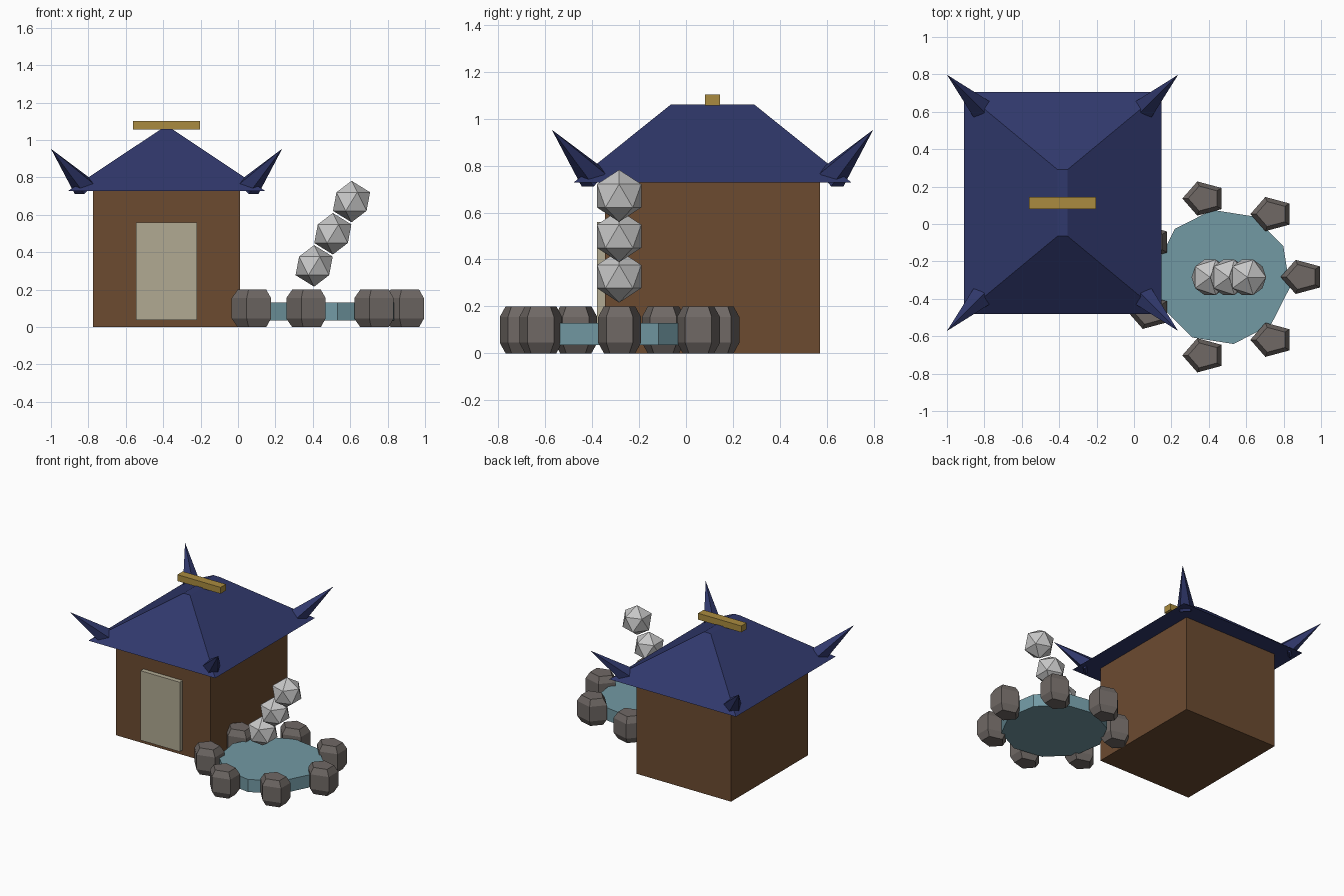
import bpy, bmesh
from math import sin, cos, tau, radians
from mathutils import Vector

cube = bpy.data.objects.get("Cube")
if cube:
    bpy.data.objects.remove(cube)


def material(name, rgb):
    m = bpy.data.materials.new(name)
    m.use_nodes = True
    m.diffuse_color = (*rgb, 1)
    m.node_tree.nodes["Principled BSDF"].inputs["Base Color"].default_value = (*rgb, 1)
    return m


WOOD = material("brown wood", (0.15, 0.07, 0.03))
BLUE = material("dark blue roof", (0.03, 0.04, 0.15))
PAPER = material("cream door", (0.44, 0.40, 0.29))
GOLD = material("gold", (0.40, 0.26, 0.05))
WATER = material("pond blue", (0.17, 0.32, 0.37))
ROCK = material("grey rock", (0.16, 0.14, 0.13))
STEAM = material("pale grey", (0.57, 0.57, 0.57))


def finish(name, bm, mat):
    bmesh.ops.recalc_face_normals(bm, faces=bm.faces)
    mesh = bpy.data.meshes.new(name)
    bm.to_mesh(mesh)
    bm.free()
    mesh.materials.append(mat)
    obj = bpy.data.objects.new(name, mesh)
    bpy.context.collection.objects.link(obj)
    return obj


def loft(name, rings, mat, tip=None):
    """Skin a stack of equal rings, closed by a cap or by a single tip point."""
    bm = bmesh.new()
    loops = [[bm.verts.new(p) for p in ring] for ring in rings]
    n = len(loops[0])
    bm.faces.new(loops[0])
    for low, high in zip(loops, loops[1:]):
        for i in range(n):
            j = (i + 1) % n
            bm.faces.new((low[i], low[j], high[j], high[i]))
    if tip is None:
        bm.faces.new(loops[-1])
    else:
        apex = bm.verts.new(tip)
        for i in range(n):
            bm.faces.new((loops[-1][i], loops[-1][(i + 1) % n], apex))
    return finish(name, bm, mat)


def rect(cx, cy, hx, hy, z):
    return [Vector((cx + sx * hx, cy + sy * hy, z))
            for sx, sy in ((-1, -1), (1, -1), (1, 1), (-1, 1))]


def polygon(cx, cy, rx, ry, z, sides, start):
    return [Vector((cx + rx * cos(start + tau * i / sides),
                    cy + ry * sin(start + tau * i / sides), z)) for i in range(sides)]


def box(name, cx, cy, hx, hy, z0, z1, mat):
    return loft(name, [rect(cx, cy, hx, hy, z0), rect(cx, cy, hx, hy, z1)], mat)


# House
HX, HY = -0.382, 0.113
box("house_walls", HX, HY, 0.393, 0.458, 0, 0.73, WOOD)
box("door", HX, -0.36, 0.163, 0.02, 0.037, 0.56, PAPER)
loft("roof", [rect(HX, HY, 0.528, 0.593, 0.727), rect(HX, HY, 0.027, 0.178, 1.06)], BLUE)
box("ridge_beam", HX, HY, 0.18, 0.032, 1.055, 1.103, GOLD)

# Upswept spikes on the four roof corners
for sx, side in ((1, "left"), (-1, "right")):
    for sy, end in ((-1, "front"), (1, "back")):
        base = Vector((HX + sx * 0.442, HY + sy * 0.509, 0.751))
        tip = Vector((HX + sx * 0.618, HY + sy * 0.685, 0.953))
        axis = (tip - base).normalized()
        across = Vector((sx, -sy, 0)).normalized()
        up = across.cross(axis)
        if up.z < 0:
            up.negate()
        ring = [base + 0.063 * (cos(tau * i / 5) * up + sin(tau * i / 5) * across)
                for i in range(5)]
        loft(f"roof_spike_{end}_{side}", [ring], BLUE, tip)

# Pond
PX, PY = 0.475, -0.283
loft("pond_water", [polygon(PX, PY, 0.363, 0.363, z, 10, radians(27))
                    for z in (0.035, 0.13)], WATER)

# Ring of chamfered five-sided rocks
for k in range(7):
    a = tau * k / 7
    x, y = 0.47 + 0.43 * cos(a), -0.283 + 0.43 * sin(a)
    profile = ((0.73, 0), (1, 0.045), (1, 0.155), (0.73, 0.2))
    loft(f"pond_rock_{k + 1}",
         [polygon(x, y, 0.116 * s, 0.096 * s, z, 5, tau / 2) for s, z in profile], ROCK)

# Rising steam puffs
for k in range(3):
    bm = bmesh.new()
    bmesh.ops.create_icosphere(bm, subdivisions=1, radius=0.111)
    bmesh.ops.translate(bm, verts=bm.verts,
                        vec=(0.407 + 0.1 * k, -0.285, 0.327 + 0.172 * k))
    finish(f"steam_puff_{k + 1}", bm, STEAM)
